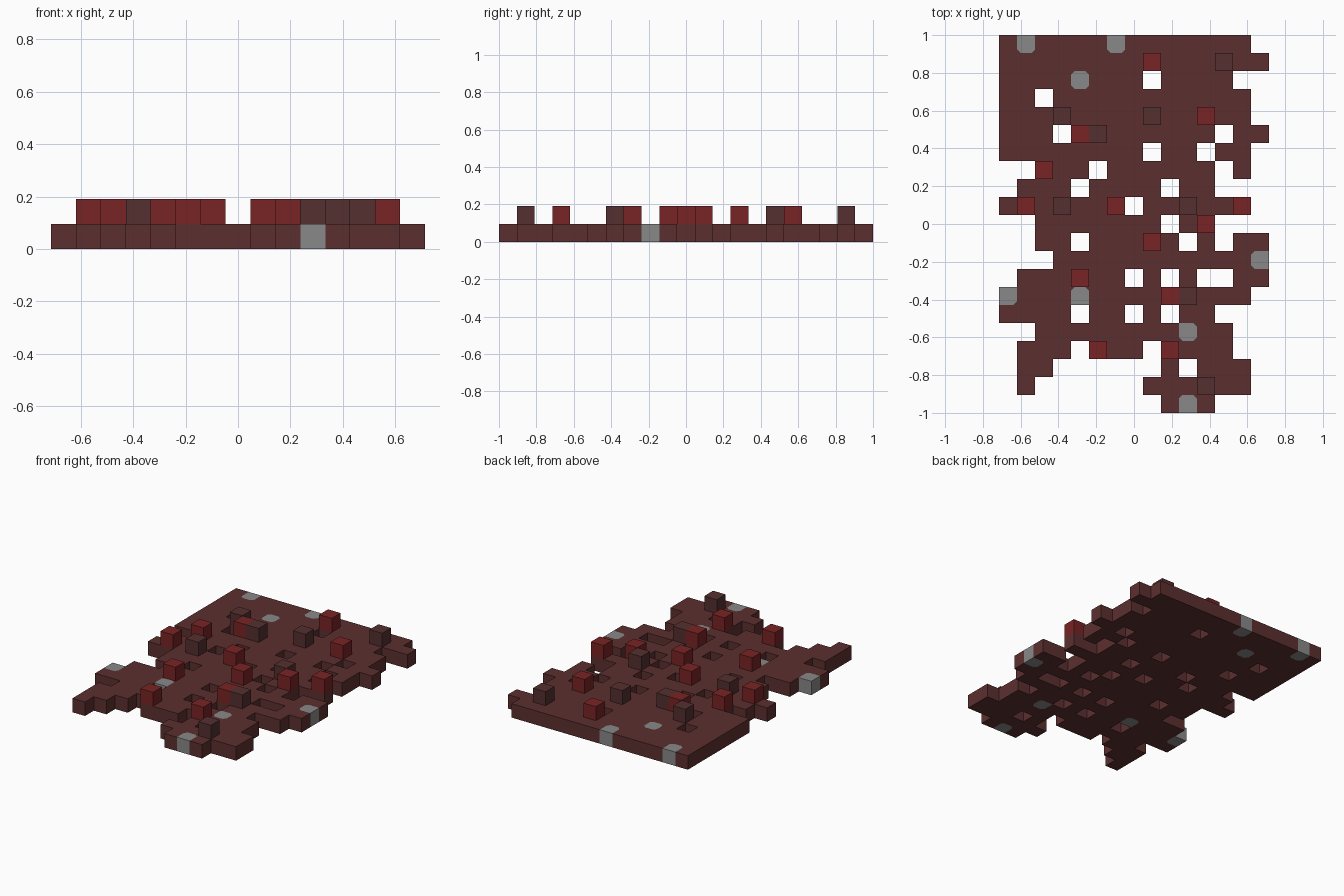
import bpy, bmesh
from mathutils import Vector

if "Cube" in bpy.data.objects:
    bpy.data.objects.remove(bpy.data.objects["Cube"])

# Floor plan, back row first: # slab, G grey stone, R red post, B brown post, . gap
PLAN = [
    "#G####G#######.",
    "########R###B##",
    "####G###.####..",
    "##.###########.",
    "###B####B##R##.",
    "###.RB######.##",
    "########.##.##.",
    "..R##.######.#.",
    ".###.####.##...",
    "#R#B##R.##B##R.",
    "..#######.#R...",
    "..##.###R#.#.##",
    "...###########G",
    ".###R##.#.#..##",
    "G###G####RB###.",
    "####.##.#.##...",
    "..########G##..",
    ".###.R##.R###..",
    ".##......#.###.",
    ".#......###B##.",
    ".........#G#...",
]
ROWS, COLS = len(PLAN), len(PLAN[0])
S = 2 / ROWS


def material(name, color):
    m = bpy.data.materials.new(name)
    m.use_nodes = True
    m.diffuse_color = (*color, 1)
    m.node_tree.nodes["Principled BSDF"].inputs["Base Color"].default_value = (*color, 1)
    return m


brown = material("dark red brown", (0.108, 0.028, 0.028))
grey = material("stone grey", (0.25, 0.25, 0.25))
red = material("deep red", (0.19, 0.017, 0.018))
dull = material("dull brown", (0.09, 0.029, 0.029))


def cell(c, r):
    return PLAN[r][c] if 0 <= c < COLS and 0 <= r < ROWS else "."


def point(c, r, z=0.0):
    return Vector(((c - COLS / 2) * S, (ROWS / 2 - r) * S, z))


def finish(bm, name, *mats):
    bmesh.ops.remove_doubles(bm, verts=bm.verts, dist=1e-5)
    mesh = bpy.data.meshes.new(name)
    bm.to_mesh(mesh)
    bm.free()
    for m in mats:
        mesh.materials.append(m)
    ob = bpy.data.objects.new(name, mesh)
    bpy.context.collection.objects.link(ob)
    return ob


# Perforated slab: one outline per cell, open between neighbours
bm = bmesh.new()


def face(points, mat):
    bm.faces.new([bm.verts.new(p) for p in points]).material_index = mat


CORNERS = [(-1, 1), (1, 1), (1, -1), (-1, -1)]
CUT = 0.2
for r in range(ROWS):
    for c in range(COLS):
        kind = cell(c, r)
        if kind == ".":
            continue
        mat = 1 if kind == "G" else 0
        outline, chips = [], []
        for i, (dx, dy) in enumerate(CORNERS):
            p = Vector((c + 0.5 + dx / 2, r + 0.5 + dy / 2))
            around = (cell(c + dx, r), cell(c, r + dy), cell(c + dx, r + dy))
            if mat and "." not in around:
                # Grey stones have clipped corners where fully surrounded
                a, b = p - Vector((dx * CUT, 0)), p - Vector((0, dy * CUT))
                pair = [b, a] if i % 2 == 0 else [a, b]
                outline += pair
                chips.append([pair[0], p, pair[1]])
            else:
                outline.append(p)
        for z in (0, S):
            for poly, m in [(outline, mat)] + [(t, 0) for t in chips]:
                pts = [point(*p, z) for p in poly]
                face(pts if z else pts[::-1], m)
        # Outer walls and hole walls
        for i, (dx, dy) in enumerate(CORNERS):
            ex, ey = CORNERS[(i + 1) % 4]
            if cell(c + (dx + ex) // 2, r + (dy + ey) // 2) == ".":
                a = (c + 0.5 + dx / 2, r + 0.5 + dy / 2)
                b = (c + 0.5 + ex / 2, r + 0.5 + ey / 2)
                face([point(*a), point(*b), point(*b, S), point(*a, S)], mat)
finish(bm, "perforated_slab", brown, grey)

# Raised cube posts
for r in range(ROWS):
    for c in range(COLS):
        kind = cell(c, r)
        if kind in "RB":
            post = bmesh.new()
            bmesh.ops.create_cube(post, size=S)
            ob = finish(post, "red_post" if kind == "R" else "brown_post",
                        red if kind == "R" else dull)
            ob.location = point(c + 0.5, r + 0.5, 1.5 * S)
